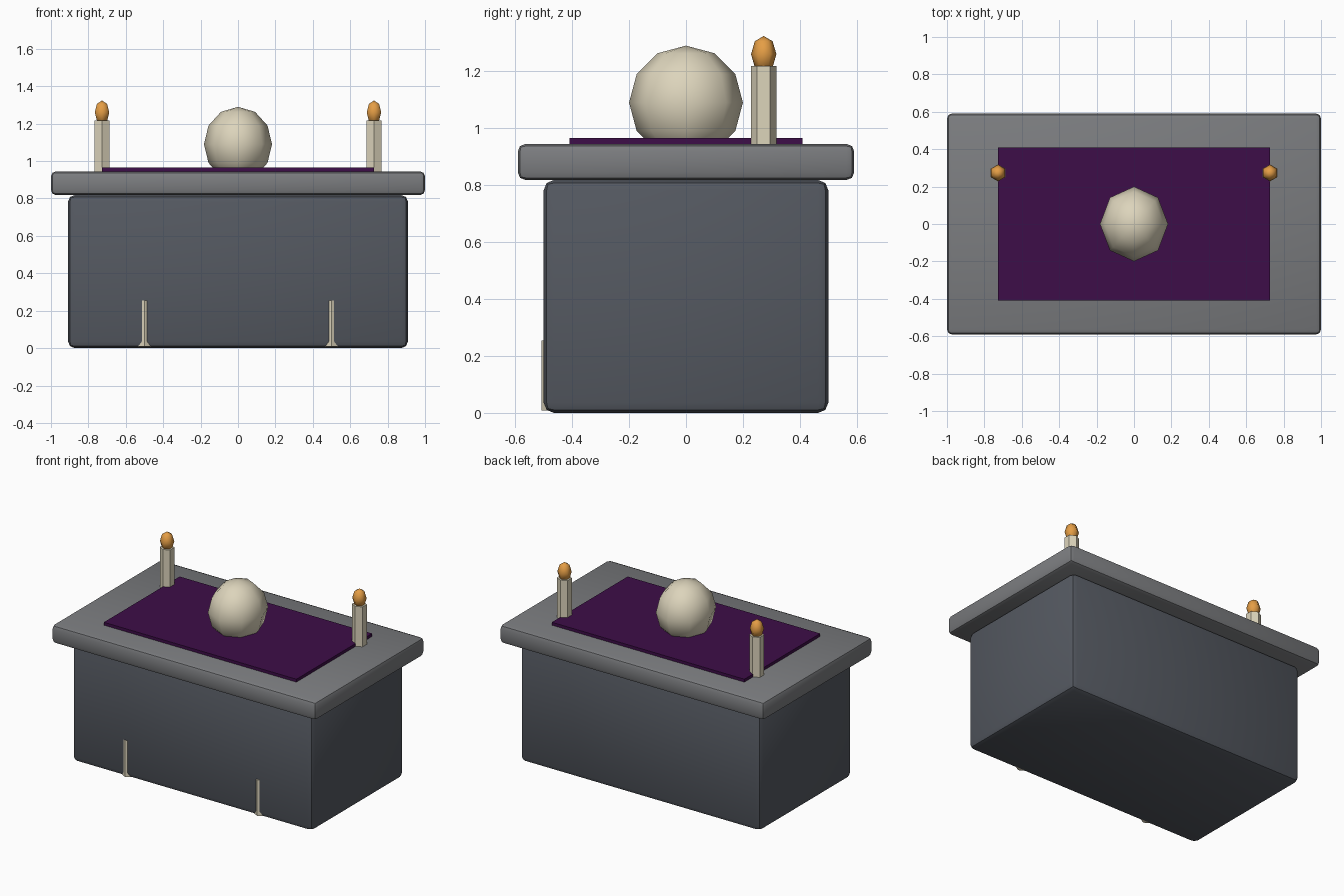
import bpy
from math import radians

cube = bpy.data.objects.get("Cube")
if cube:
    bpy.data.objects.remove(cube, do_unlink=True)


def material(name, rgb):
    m = bpy.data.materials.new(name)
    m.use_nodes = True
    m.diffuse_color = (*rgb, 1)
    m.node_tree.nodes["Principled BSDF"].inputs["Base Color"].default_value = (*rgb, 1)
    return m


dark_stone = material("dark_stone", (0.09, 0.10, 0.12))
grey_stone = material("grey_stone", (0.20, 0.205, 0.215))
purple_cloth = material("purple_cloth", (0.047, 0.004, 0.065))
bone = material("bone", (0.72, 0.66, 0.50))
flame_orange = material("flame_orange", (0.78, 0.34, 0.06))


def finish(name, mat):
    ob = bpy.context.object
    ob.name = name
    ob.data.materials.append(mat)
    return ob


def block(name, mat, size, bottom, bevel=0):
    """Box standing at height bottom, with optional rounded edges."""
    bpy.ops.mesh.primitive_cube_add(size=1, location=(0, 0, bottom + size[2] / 2))
    ob = finish(name, mat)
    ob.scale = size
    bpy.ops.object.transform_apply(location=False, rotation=False, scale=True)
    if bevel:
        mod = ob.modifiers.new("rounded_edges", "BEVEL")
        mod.width = bevel
        mod.segments = 2
        bpy.ops.object.modifier_apply(modifier=mod.name)
        bpy.ops.object.shade_smooth_by_angle(angle=radians(30))
    return ob


def post(name, mat, radius, x, y, bottom, top):
    """Six-sided upright post with a corner facing front."""
    bpy.ops.mesh.primitive_cylinder_add(vertices=6, radius=radius, depth=top - bottom,
                                        location=(x, y, (bottom + top) / 2))
    return finish(name, mat)


def ball(name, mat, segments, rings, scale, location):
    bpy.ops.mesh.primitive_uv_sphere_add(segments=segments, ring_count=rings,
                                         radius=1, location=location)
    ob = finish(name, mat)
    ob.scale = scale
    bpy.ops.object.transform_apply(location=False, rotation=False, scale=True)
    bpy.ops.object.shade_smooth()
    return ob


# Stone body, slab and cloth
block("altar_base", dark_stone, (1.818, 1.0, 0.818), 0, 0.036)
block("altar_slab", grey_stone, (2.0, 1.182, 0.127), 0.818, 0.027)
block("altar_cloth", purple_cloth, (1.455, 0.818, 0.02), 0.945)

# Faceted skull-like ball, sunk into the cloth
ball("bone_ball", bone, 8, 6, (0.182, 0.2, 0.2), (0, 0, 1.09))

# Paired candles and front posts
for side, x in (("left", 1), ("right", -1)):
    post(f"{side}_candle", bone, 0.0455, x * 0.727, 0.273, 0.945, 1.218)
    ball(f"{side}_flame", flame_orange, 6, 4, (0.0445, 0.0445, 0.064),
         (x * 0.727, 0.273, 1.26))
    post(f"{side}_front_post", bone, 0.0455, x * 0.5, -0.4625, 0.008, 0.255)
